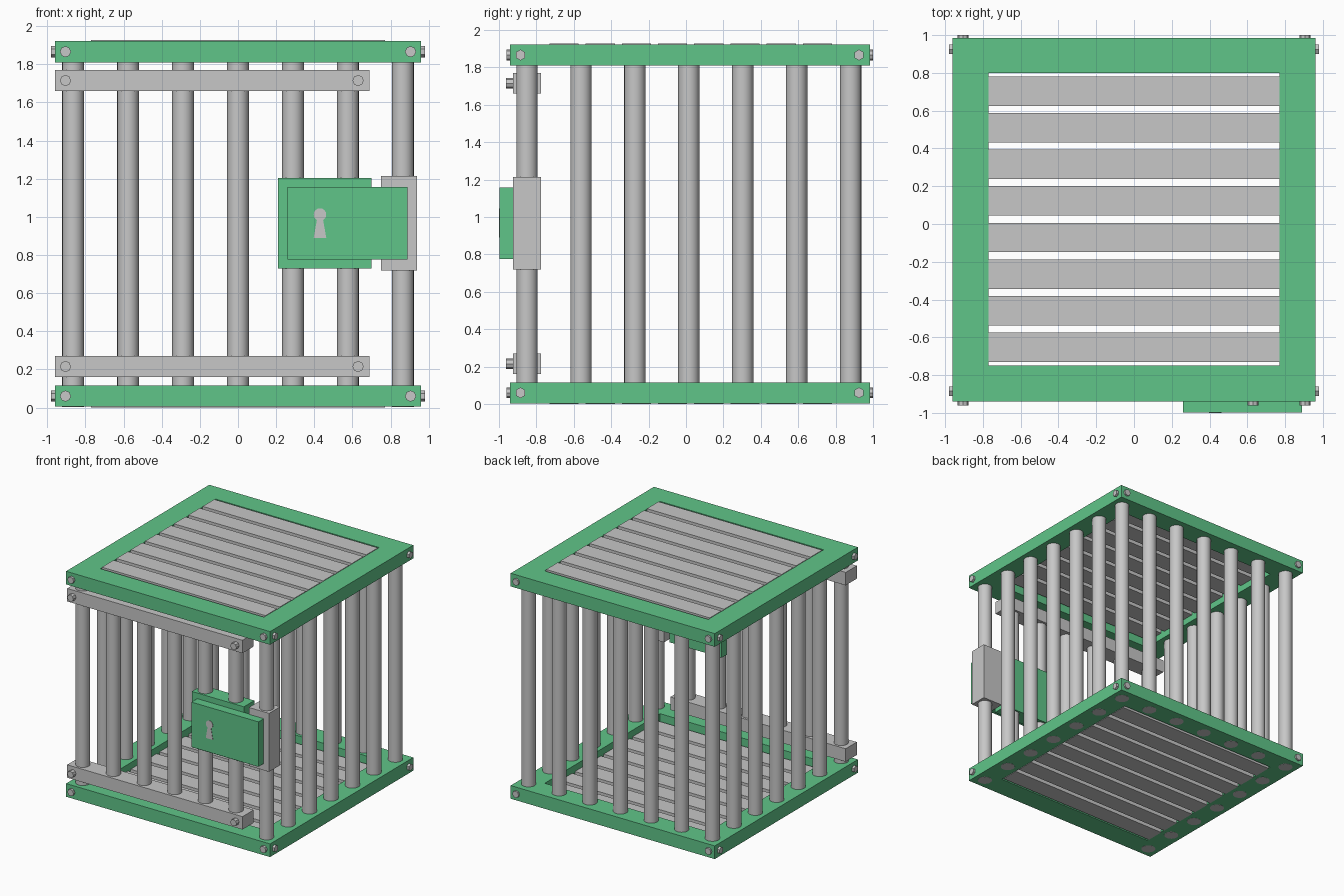
import bpy, bmesh, math
from mathutils import Matrix, Vector

cube = bpy.data.objects.get("Cube")
if cube:
    bpy.data.objects.remove(cube, do_unlink=True)


def material(name, color):
    m = bpy.data.materials.new(name)
    m.use_nodes = True
    m.diffuse_color = color
    m.node_tree.nodes["Principled BSDF"].inputs["Base Color"].default_value = color
    return m


GREEN = material("painted green", (0.117, 0.558, 0.25, 1))
GREY = material("metal grey", (0.57, 0.57, 0.57, 1))


def finish(name, bm, mat, smooth=False):
    bmesh.ops.recalc_face_normals(bm, faces=bm.faces)
    mesh = bpy.data.meshes.new(name)
    bm.to_mesh(mesh)
    bm.free()
    mesh.materials.append(mat)
    ob = bpy.data.objects.new(name, mesh)
    bpy.context.scene.collection.objects.link(ob)
    if smooth:
        bpy.ops.object.select_all(action='DESELECT')
        ob.select_set(True)
        bpy.context.view_layer.objects.active = ob
        bpy.ops.object.shade_smooth_by_angle(angle=math.radians(40))
    return ob


def box(name, x, y, z, mat):
    """Box from (min, max) ranges."""
    bm = bmesh.new()
    size = [r[1] - r[0] for r in (x, y, z)]
    mid = [(r[0] + r[1]) / 2 for r in (x, y, z)]
    bmesh.ops.create_cube(bm, size=1,
                          matrix=Matrix.Translation(mid) @ Matrix.Diagonal((*size, 1)))
    return finish(name, bm, mat)


def rod(name, start, end, radius, sides, smooth):
    """Cylinder between two points."""
    a, b = Vector(start), Vector(end)
    turn = (b - a).to_track_quat('Z', 'Y').to_matrix().to_4x4()
    bm = bmesh.new()
    bmesh.ops.create_cone(bm, cap_ends=True, segments=sides, radius1=radius, radius2=radius,
                          depth=(b - a).length, matrix=Matrix.Translation((a + b) / 2) @ turn)
    return finish(name, bm, GREY, smooth)


def ring(name, outer, inner, z):
    """Rectangular frame with an open centre."""
    bm = bmesh.new()

    def loop(r, h):
        x0, x1, y0, y1 = r
        return [bm.verts.new((*p, h)) for p in ((x0, y0), (x1, y0), (x1, y1), (x0, y1))]
    loops = [loop(outer, z[0]), loop(outer, z[1]), loop(inner, z[1]), loop(inner, z[0])]
    for k in range(4):
        a, b = loops[k], loops[(k + 1) % 4]
        for i in range(4):
            j = (i + 1) % 4
            bm.faces.new((a[i], a[j], b[j], b[i]))
    finish(name, bm, GREEN)


# Main dimensions
X, FRONT, BACK = 0.96, -0.94, 0.985
MID_Y = (FRONT + BACK) / 2
OPEN_X = 0.77
BAR_X, BAR_FRONT, BAR_BACK, BAR_R = 0.865, -0.85, 0.88, 0.057
LEVELS = {"bottom": (0.004, 0.116), "top": (1.81, 1.922)}

# Floor and roof: frame, slats and corner bolts
for level, z in LEVELS.items():
    ring(level + "_frame", (-X, X, FRONT, BACK), (-OPEN_X, OPEN_X, -0.75, 0.80), z)
    slat_z = (0.0, 0.06) if level == "bottom" else (1.866, 1.927)
    for i in range(8):
        y = -0.652 + i * 0.1935
        box(f"{level}_slat_{i + 1}", (-OPEN_X, OPEN_X), (y - 0.078, y + 0.078), slat_z, GREY)
    h = sum(z) / 2
    for s in (-1, 1):
        for name, y0, y1 in (("front", FRONT, -0.96), ("back", BACK, 1.0)):
            rod(f"{level}_{name}_bolt", (s * 0.905, MID_Y + (y0 - MID_Y) * 0.95, h),
                (s * 0.905, y1, h), 0.029, 8, False)
        for y in (-0.885, 0.925):
            rod(f"{level}_side_bolt", (s * 0.93, y, h), (s * 0.98, y, h), 0.029, 6, False)

# Upright bars of the back, the two sides and the front posts
BAR_Z = (0.003, 1.86)


def bar(name, x, y, z=BAR_Z):
    rod(name, (x, y, z[0]), (x, y, z[1]), BAR_R, 24, True)


steps = [i / 6 for i in range(7)]
for t in steps:
    bar("back_bar", BAR_X * (2 * t - 1), BAR_BACK)
for t in steps[:-1]:
    y = BAR_FRONT + (BAR_BACK - BAR_FRONT) * t
    for side, x in (("right", -BAR_X), ("left", BAR_X)):
        bar(side + "_bar", x, y)

# Door: bars held between two bolted rails
RAIL_Y = (-0.925, -0.775)
for t in steps[1:-1]:
    bar("door_bar", BAR_X * (2 * t - 1), BAR_FRONT, (0.2, 1.73))
for name, h in (("door_bottom_rail", 0.215), ("door_top_rail", 1.715)):
    box(name, (-X, 0.69), RAIL_Y, (h - 0.055, h + 0.055), GREY)
    for x in (-0.905, 0.63):
        rod(name + "_bolt", (x, -0.91, h), (x, -0.962, h), 0.029, 8, False)

# Lock: body, strike block and front cover
box("lock_body", (0.21, 0.70), (-0.92, -0.78), (0.73, 1.205), GREEN)
box("lock_strike", (0.75, 0.94), RAIL_Y, (0.718, 1.215), GREY)
box("lock_cover", (0.26, 0.89), (-0.997, -0.918), (0.775, 1.157), GREEN)

# Keyhole plate: round head over a flared slot
cx, cz, r = 0.43, 1.012, 0.033
outline = [(cx - 0.033, 0.89), (cx + 0.033, 0.89)]
for i in range(15):
    a = math.radians(-60 + 300 * i / 14)
    outline.append((cx + r * math.cos(a), cz + r * math.sin(a)))
bm = bmesh.new()
face = bm.faces.new([bm.verts.new((x, -1.0, z)) for x, z in outline])
moved = bmesh.ops.extrude_face_region(bm, geom=[face])["geom"]
bmesh.ops.translate(bm, vec=(0, 0.005, 0),
                    verts=[v for v in moved if isinstance(v, bmesh.types.BMVert)])
finish("keyhole", bm, GREY)
